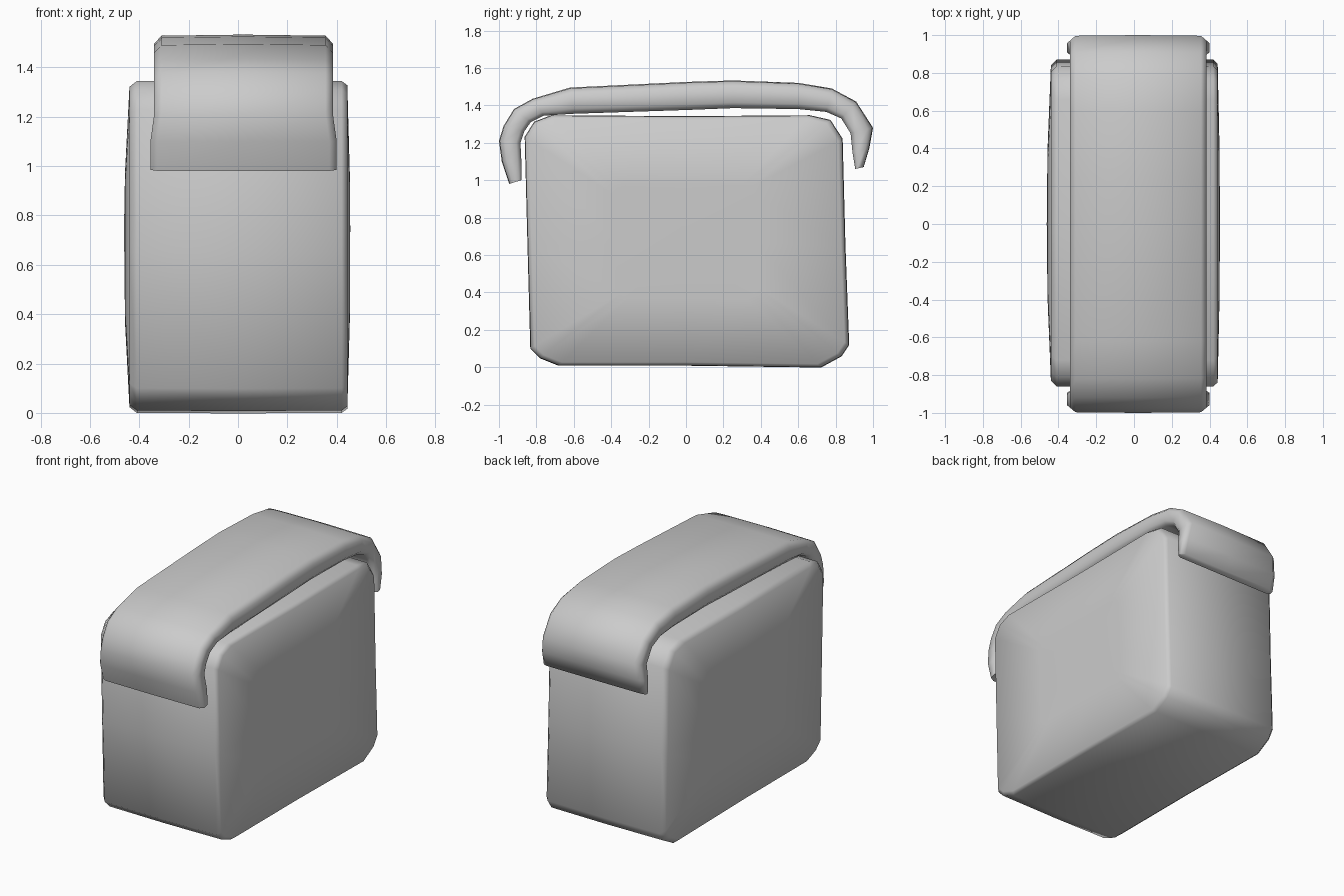
import bpy, bmesh

cube = bpy.data.objects.get("Cube")
if cube:
    bpy.data.objects.remove(cube, do_unlink=True)

grey = bpy.data.materials.new("soft grey")
grey.use_nodes = True
colour = (0.6, 0.6, 0.6, 1)
grey.diffuse_color = colour
grey.node_tree.nodes["Principled BSDF"].inputs["Base Color"].default_value = colour


def finish(name, bm):
    bmesh.ops.recalc_face_normals(bm, faces=bm.faces[:])
    for f in bm.faces:
        f.smooth = True
    mesh = bpy.data.meshes.new(name)
    bm.to_mesh(mesh)
    bm.free()
    mesh.materials.append(grey)
    obj = bpy.data.objects.new(name, mesh)
    bpy.context.collection.objects.link(obj)
    return obj


def bridge(bm, a, b):
    n = len(a)
    for i in range(n):
        j = (i + 1) % n
        bm.faces.new((a[i], a[j], b[j], b[i]))


# Pouch body: side profile lofted across the width, slightly bulged sides
side = [(-0.83, 0.10), (-0.78, 0.05), (-0.68, 0.01), (0, 0.01), (0.72, 0.0),
        (0.83, 0.06), (0.87, 0.12), (0.85, 0.65), (0.835, 1.22), (0.77, 1.32),
        (0.66, 1.345), (0, 1.34), (-0.72, 1.345), (-0.81, 1.31), (-0.86, 1.23),
        (-0.845, 0.65)]
stations = [(-0.458, 0.45), (-0.44, 0.965), (-0.41, 1), (0, 1.003),
            (0.42, 1), (0.443, 0.975), (0.453, 0.45)]
bm = bmesh.new()
rings = [[bm.verts.new((x, y * s, 0.67 + (z - 0.67) * s)) for y, z in side]
         for x, s in stations]
for a, b in zip(rings, rings[1:]):
    bridge(bm, a, b)
for ring, x in ((rings[0], -0.462), (rings[-1], 0.455)):
    tip = bm.verts.new((x, 0, 0.75))
    for i, v in enumerate(ring):
        bm.faces.new((v, ring[(i + 1) % len(ring)], tip))
finish("pouch_body", bm)

# Wrap-over flap: paired outer and inner paths with rounded side edges
outer = [(-0.945, 0.98), (-0.985, 1.10), (-1.0, 1.21), (-0.975, 1.29), (-0.92, 1.38),
         (-0.82, 1.435), (-0.62, 1.495), (0.0, 1.525), (0.25, 1.533), (0.6, 1.52),
         (0.78, 1.49), (0.91, 1.42), (1.0, 1.28), (0.98, 1.17), (0.95, 1.07)]
inner = [(-0.88, 1.0), (-0.88, 1.10), (-0.885, 1.20), (-0.865, 1.26), (-0.83, 1.31),
         (-0.76, 1.345), (-0.6, 1.355), (0.0, 1.375), (0.25, 1.385), (0.6, 1.38),
         (0.75, 1.365), (0.83, 1.33), (0.88, 1.25), (0.89, 1.15), (0.905, 1.06)]
bm = bmesh.new()
sections = []
for i, ((oy, oz), (iy, iz)) in enumerate(zip(outer, inner)):
    flare = 0.015 if i in (0, 1, 13, 14) else 0
    left, right = -0.34 - flare, 0.385 + flare

    def point(x, t):
        return bm.verts.new((x, oy + (iy - oy) * t, oz + (iz - oz) * t))

    sections.append([point(left, 0.25), point(left + 0.03, 0.03), point(0.02, 0),
                     point(right - 0.03, 0.03), point(right, 0.25),
                     point(right, 0.8), point(right - 0.025, 1),
                     point(left + 0.025, 1), point(left, 0.8)])
for a, b in zip(sections, sections[1:]):
    bridge(bm, a, b)
bm.faces.new(sections[0])
bm.faces.new(sections[-1])
flap = finish("wrap_over_flap", bm)
bpy.context.view_layer.objects.active = flap
flap.select_set(True)
bpy.ops.object.shade_smooth_by_angle(angle=1.2)
